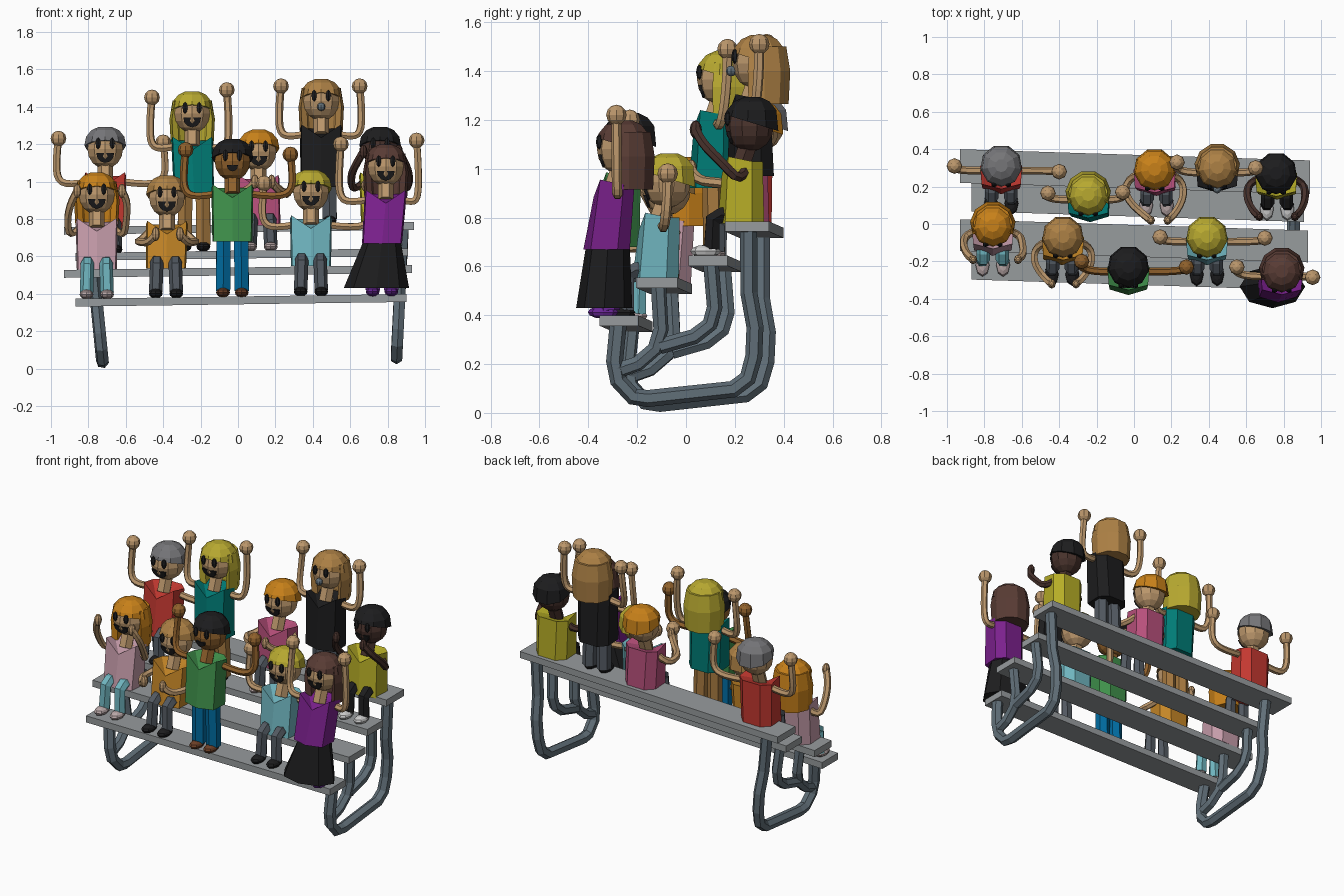
import bpy, bmesh, math
from mathutils import Vector, Matrix

if "Cube" in bpy.data.objects:
    bpy.data.objects.remove(bpy.data.objects["Cube"])

mats = {}


def paint(ob, col):
    if col:
        if col not in mats:
            mats[col] = bpy.data.materials.new("paint_%d" % len(mats))
            mats[col].diffuse_color = (*col, 1)
        ob.data.materials.append(mats[col])
    return ob


def finish(name, bm, col):
    bmesh.ops.recalc_face_normals(bm, faces=bm.faces)
    me = bpy.data.meshes.new(name)
    bm.to_mesh(me)
    bm.free()
    ob = bpy.data.objects.new(name, me)
    bpy.context.collection.objects.link(ob)
    return paint(ob, col)


def loft(name, rings, col):
    """Skin between closed rings of points, capped at both ends."""
    bm = bmesh.new()
    vs = [[bm.verts.new(p) for p in r] for r in rings]
    n = len(vs[0])
    for a, b in zip(vs, vs[1:]):
        for i in range(n):
            bm.faces.new((a[i], a[(i + 1) % n], b[(i + 1) % n], b[i]))
    caps = [bm.faces.new(vs[0]), bm.faces.new(vs[-1])]
    bmesh.ops.triangulate(bm, faces=caps)
    return finish(name, bm, col)


def ball(name, c, size, col, u=10, v=8):
    bm = bmesh.new()
    m = Matrix.Translation(c) @ Matrix.Diagonal((*size, 1))
    bmesh.ops.create_uvsphere(bm, u_segments=u, v_segments=v, radius=1, matrix=m)
    return finish(name, bm, col)


def tube(name, pts, r, col, smooth=False):
    """Six-sided tube along a path."""
    cu = bpy.data.curves.new(name, 'CURVE')
    cu.dimensions = '3D'
    cu.bevel_depth, cu.bevel_resolution, cu.use_fill_caps = r, 1, True
    sp = cu.splines.new('NURBS' if smooth else 'POLY')
    sp.points.add(len(pts) - 1)
    for p, q in zip(sp.points, pts):
        p.co = (*q, 1)
    if smooth:
        sp.order_u, sp.use_endpoint_u, sp.resolution_u = 3, True, 3
    tmp = bpy.data.objects.new(name + "_path", cu)
    bpy.context.collection.objects.link(tmp)
    bpy.context.view_layer.update()
    me = bpy.data.meshes.new_from_object(tmp.evaluated_get(bpy.context.evaluated_depsgraph_get()))
    bpy.data.objects.remove(tmp)
    me.materials.clear()
    for f in me.polygons:
        f.use_smooth = False
    ob = bpy.data.objects.new(name, me)
    bpy.context.collection.objects.link(ob)
    return paint(ob, col)


def ring(c, rx, ry, n=8):
    return [Vector(c) + Vector((rx * math.sin(t), -ry * math.cos(t), 0))
            for t in (2 * math.pi * i / n for i in range(n))]


def skew(x, y, z):
    """The stand is turned slightly and rises to the right."""
    return Vector((x, y - .032 * x, z + .014 * x))


# planks: x range, centre y, half depth, centre z
for name, x0, x1, y, h, z in (("low_foot_plank", -.87, .90, -.245, .08, .365),
                              ("low_seat_plank", -.93, .93, -.09, .085, .52),
                              ("high_foot_plank", -.87, .91, .12, .08, .61),
                              ("high_seat_plank", -.93, .94, .28, .09, .75)):
    loft(name, [[skew(x, y + a * h, z + b * .021) for a, b in ((-1, -1), (1, -1), (1, 1), (-1, 1))]
                for x in (x0, x1)], (.31, .33, .34))

# bent tube frames (y, z)
STEEL = (.12, .16, .19)
paths = {"main": ((-.25, .35), (-.265, .2), (-.25, .12), (-.19, .055), (-.13, .047), (.22, .085),
                  (.28, .13), (.305, .22), (.31, .34), (.285, .48), (.285, .74)),
         "seat_leg": ((-.085, .51), (-.075, .33), (-.1, .25), (-.17, .19), (-.255, .16)),
         "foot_leg": ((.13, .60), (.145, .42), (.125, .35), (.06, .3), (-.08, .26))}
for side, bx, sp in (("left", -.72, -.1), ("right", .845, .05)):
    for part, pts in paths.items():
        tube("%s_frame_%s" % (side, part), [skew(bx + sp * z, y, z) for y, z in pts],
             .035 if part == "main" else .032, STEEL)

BLACK = (.012, .012, .013)


def make_hair(tag, c, col, long):
    n = 9
    o = Vector((0, .012, 0))
    rings = [[c + o + Vector((.113 * math.sin(t), -.113 * math.cos(t), .012 + .035 * math.cos(t)))
              for t in (2 * math.pi * i / n for i in range(n))]]
    for z, r in ((.065, .104), (.1, .075), (.118, .035)):
        rings.append(ring(c + o + Vector((0, 0, z)), r, r, n))
    loft(tag + "hair_cap", rings, col)
    if long:
        # crescent-shaped fall of hair around the back and sides
        ang = [math.radians(62 + 236 * i / 7) for i in range(8)]
        rings = []
        for z, r in ((.07, .105), (-.03, .122), (-.165, .115)):
            arc = [(math.sin(t), -math.cos(t)) for t in ang]
            rings.append([c + Vector((x * k, y * k + .02, z))
                          for k, seq in ((r, arc), (r - .035, arc[::-1])) for x, y in seq])
        loft(tag + "long_hair", rings, col)


def make_face(tag, c, mouth):
    for s in (-1, 1):
        ball(tag + "eye", c + Vector((s * .038, -.09, .03)), (.016, .014, .031), BLACK, 6, 4)
    if mouth == "whistle":
        ball(tag + "whistle", c + Vector((0, -.105, -.03)), (.022, .022, .022), STEEL, 8, 6)
        return
    w = .03 if mouth == "small" else .048
    pts = [(w * math.cos(t), -.022 - w * 1.1 * math.sin(t)) for t in (math.pi * i / 6 for i in range(7))]
    loft(tag + "mouth", [[c + Vector((x, -math.sqrt(.0106 - x * x - z * z) - d, z)) for x, z in pts]
                         for d in (-.02, .006)], BLACK)


def person(i, hip, head, foot, hands, pose, seated, long, hair, skin, shirt, pants, shoes,
           mouth="wide", skirt=False):
    tag = "spectator_%d_" % i
    hip, head = Vector(hip), Vector(head)
    # head, neck and hair
    ball(tag + "head", head, (.1, .1, .106), skin)
    make_hair(tag, head, hair, long)
    make_face(tag, head, mouth)
    sh = head + Vector((0, -.025, -.125))
    tube(tag + "neck", [sh + Vector((0, -.015, -.05)), head + Vector((0, 0, -.06))], .042, skin)
    # faceted torso with a pointed neckline
    half = [(.1, -.07), (.107, .04), (.06, .09)]
    sec = [(0, -.1)] + half + [(-x, y) for x, y in half[::-1]]
    low = [hip + Vector((x, y, 0)) for x, y in sec]
    top = [sh + Vector((x * 1.05, y * .88, -.02 if y > 0 else 0)) for x, y in sec]
    top[0] += Vector((0, 0, -.07))
    loft(tag + "torso", [low, top], shirt)
    # skirt
    if skirt:
        loft(tag + "skirt", [ring(hip + Vector((-.03, -.015, -.24)), .175, .115, 8),
                             ring(hip + Vector((0, 0, .01)), .1, .09, 8)], BLACK)
    for s in (-1, 1):
        # legs and shoes
        x = hip.x + s * .05
        if seated:
            knee = Vector((x, hip.y - .12, hip.z + .015))
            f = Vector((x + s * .005, knee.y - .005, foot + .03))
            tube(tag + "leg", [(x, hip.y + .02, hip.z + .04), (x, knee.y + .035, hip.z + .035), knee, f], .036, pants)
        else:
            f = Vector((x, hip.y + .005, foot + .03))
            tube(tag + "leg", [(x - s * .003, hip.y, hip.z + .03), f], .044, pants)
        ball(tag + "shoe", f + Vector((0, -.025, -.008)), (.037, .062, .026), shoes, 8, 6)
        # arms and hands
        h = Vector(hands[0 if s < 0 else 1])
        a = sh + Vector((s * .085, .01, -.05))
        if pose == "up":
            out = h.x + s * .01
            path = [a, (a.x + (out - a.x) * .6, a.y, a.z - .02), (out, (a.y + h.y) / 2, a.z + .01),
                    (out, h.y, (a.z + h.z) / 2 + .03), h]
            ball(tag + "hand", h, (.042, .042, .042), skin, 8, 6)
        else:
            path = [a, a + Vector((s * .06, -.02, -.06)), (sh.x + s * .16, (a.y + h.y) / 2, (a.z + h.z) / 2 - .05),
                    (h.x + s * .03, h.y + .02, h.z - .05), h]
            ball(tag + "hand", h, (.022, .025, .038), skin, 8, 6)
        tube(tag + "arm", path, .021, skin, True)


TAN, BROWN, DARK = (.50, .31, .15), (.28, .12, .025), (.065, .032, .025)
ORANGE, YELLOW, SAND = (.58, .22, .01), (.48, .40, .03), (.42, .22, .06)
GREY, CYAN, SLATE = (.18, .18, .19), (.16, .46, .52), (.085, .10, .12)

# back row
person(1, (-.71, .26, .745), (-.71, .30, 1.175), .615, ((-.96, .31, 1.23), (-.40, .28, 1.21)), "up",
       True, False, GREY, TAN, (.55, .04, .03), SLATE, BLACK)
person(2, (-.235, .11, .92), (-.245, .145, 1.365), .63, ((-.46, .165, 1.45), (-.06, .17, 1.49)), "up",
       False, True, YELLOW, TAN, (0, .2, .18), (.38, .19, .05), BLACK)
person(3, (.12, .25, .765), (.11, .28, 1.16), .63, ((.09, .02, 1.0), (.18, .02, 1.0)), "front",
       True, False, ORANGE, TAN, (.48, .08, .2), SLATE, (.5, .4, .4))
person(4, (.44, .27, .97), (.445, .29, 1.43), .77, ((.23, .33, 1.51), (.65, .30, 1.51)), "up",
       False, True, SAND, TAN, BLACK, SLATE, BLACK, "whistle")
person(5, (.765, .23, .775), (.76, .26, 1.175), .64, ((.67, .04, 1.16), (.86, .04, 1.16)), "front",
       True, False, BLACK, DARK, (.47, .42, .02), BLACK, (.55, .55, .55))
# front row
person(6, (-.755, -.07, .53), (-.755, -.02, .93), .375, ((-.86, -.19, .95), (-.62, -.19, .95)), "front",
       True, True, ORANGE, TAN, (.56, .33, .4), CYAN, (.5, .4, .4))
person(7, (-.385, -.12, .535), (-.38, -.08, .915), .38, ((-.44, -.32, .72), (-.31, -.32, .72)), "front",
       True, False, SAND, TAN, (.56, .24, .02), SLATE, BLACK)
person(8, (-.03, -.28, .68), (-.03, -.24, 1.11), .385, ((-.28, -.20, 1.17), (.28, -.23, 1.145)), "up",
       False, False, BLACK, BROWN, (.05, .28, .07), (0, .15, .36), (.15, .05, .02), "small")
person(9, (.39, -.12, .55), (.39, -.08, .945), .39, ((.14, -.07, .99), (.70, -.075, .98)), "up",
       True, False, YELLOW, TAN, CYAN, SLATE, BLACK)
person(10, (.77, -.32, .67), (.79, -.265, 1.08), .39, ((.55, -.23, 1.20), (.955, -.285, 1.22)), "up",
       False, True, (.10, .045, .035), TAN, (.2, .015, .27), (.14, .02, .3), (.14, .02, .3), "wide", True)

for m in bpy.data.materials:
    if m.users and not m.is_grease_pencil:
        m.use_nodes = True
        m.node_tree.nodes["Principled BSDF"].inputs["Base Color"].default_value = m.diffuse_color
